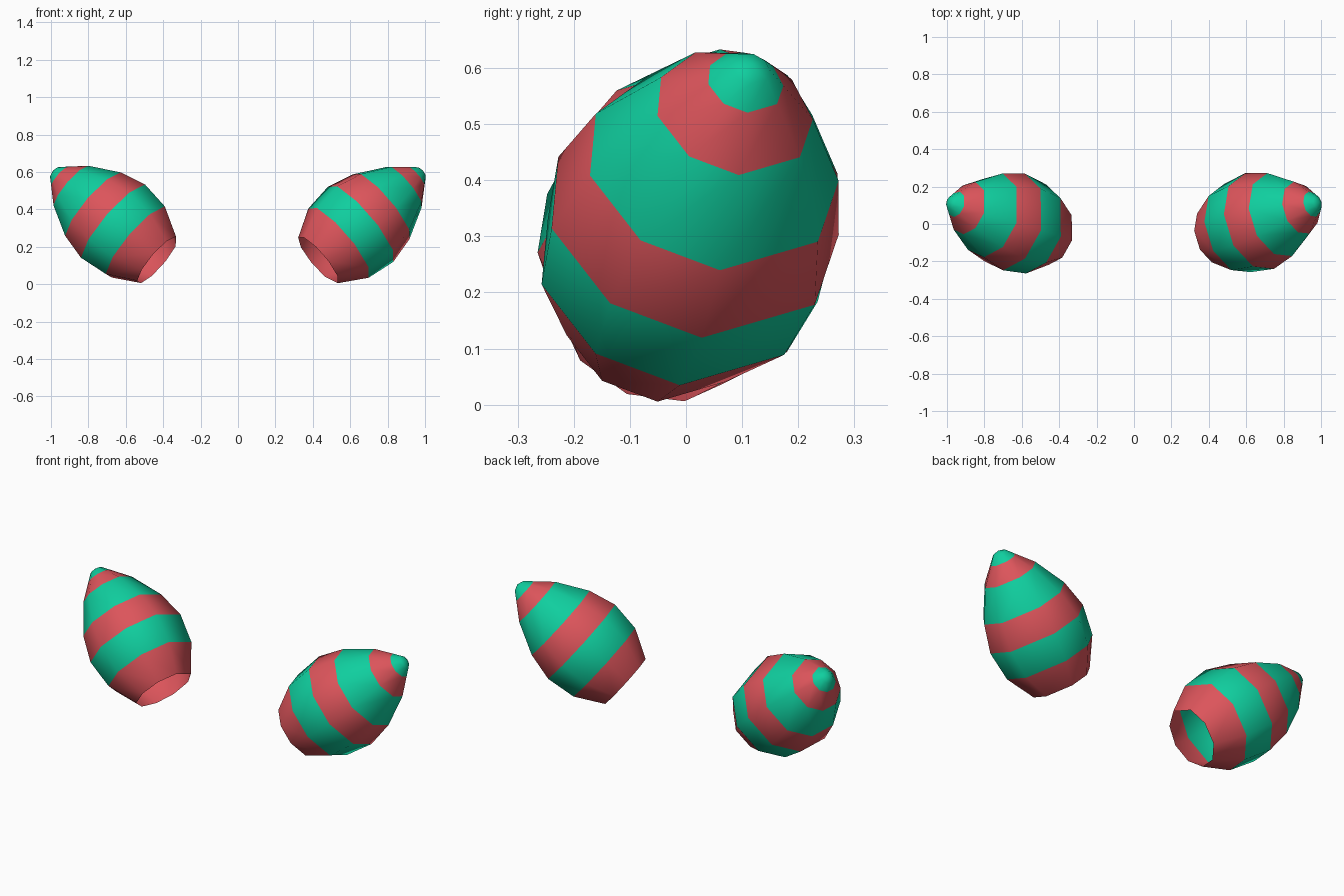
import bpy
import bmesh
import math
from mathutils import Vector

if "Cube" in bpy.data.objects:
    bpy.data.objects.remove(bpy.data.objects["Cube"])


def material(name, rgb):
    m = bpy.data.materials.new(name)
    m.diffuse_color = (*rgb, 1)
    m.use_nodes = True
    m.node_tree.nodes["Principled BSDF"].inputs["Base Color"].default_value = m.diffuse_color
    return m


RED = material("coral red", (0.72, 0.09, 0.105))
GREEN = material("sea green", (0.005, 0.62, 0.345))

# Profile: distance along the axis, radius
PROFILE = [(0, .162), (.15, .247), (.31, .268), (.457, .232),
           (.62, .145), (.705, .07), (.745, .035)]
TIP = .757
# Slightly uneven nine-sided cross-section, in degrees
ANGLES = [32, 70, 108, 146, 183, 224, 262, 315, 354]


def shell(name, side, roll):
    """Open striped shell leaning outward; side is 1 (right) or -1 (left)."""
    base = Vector((.43 * side, -.06, .13))
    axis = Vector((.74 * side, .235, .63)).normalized()
    e1 = Vector((-axis.y * side, abs(axis.x), 0)).normalized()
    e2 = axis.cross(e1) * side
    if e2.z < 0:
        e2 = -e2
    bm = bmesh.new()
    rings = []
    for t, r in PROFILE:
        ring = []
        for deg in ANGLES:
            a = math.radians(deg + roll)
            ring.append(bm.verts.new(base + axis * t
                                     + (e1 * math.cos(a) + e2 * math.sin(a)) * r))
        rings.append(ring)
    n = len(ANGLES)
    # Alternating stripes, with the last two bands forming the green cap
    for i in range(len(rings) - 1):
        for j in range(n):
            k = (j + 1) % n
            f = bm.faces.new((rings[i][j], rings[i][k],
                              rings[i + 1][k], rings[i + 1][j]))
            f.material_index = i % 2
    # Pointed cap
    top = bm.verts.new(base + axis * TIP)
    for j in range(n):
        f = bm.faces.new((rings[-1][j], rings[-1][(j + 1) % n], top))
        f.material_index = 1
    # Outward faces on the mirrored side too
    if e1.cross(e2).dot(axis) < 0:
        bmesh.ops.reverse_faces(bm, faces=bm.faces[:])
    for f in bm.faces:
        f.smooth = True
    mesh = bpy.data.meshes.new(name)
    bm.to_mesh(mesh)
    bm.free()
    mesh.materials.append(RED)
    mesh.materials.append(GREEN)
    ob = bpy.data.objects.new(name, mesh)
    bpy.context.collection.objects.link(ob)


shell("right_striped_shell", 1, 0)
shell("left_striped_shell", -1, 134)
